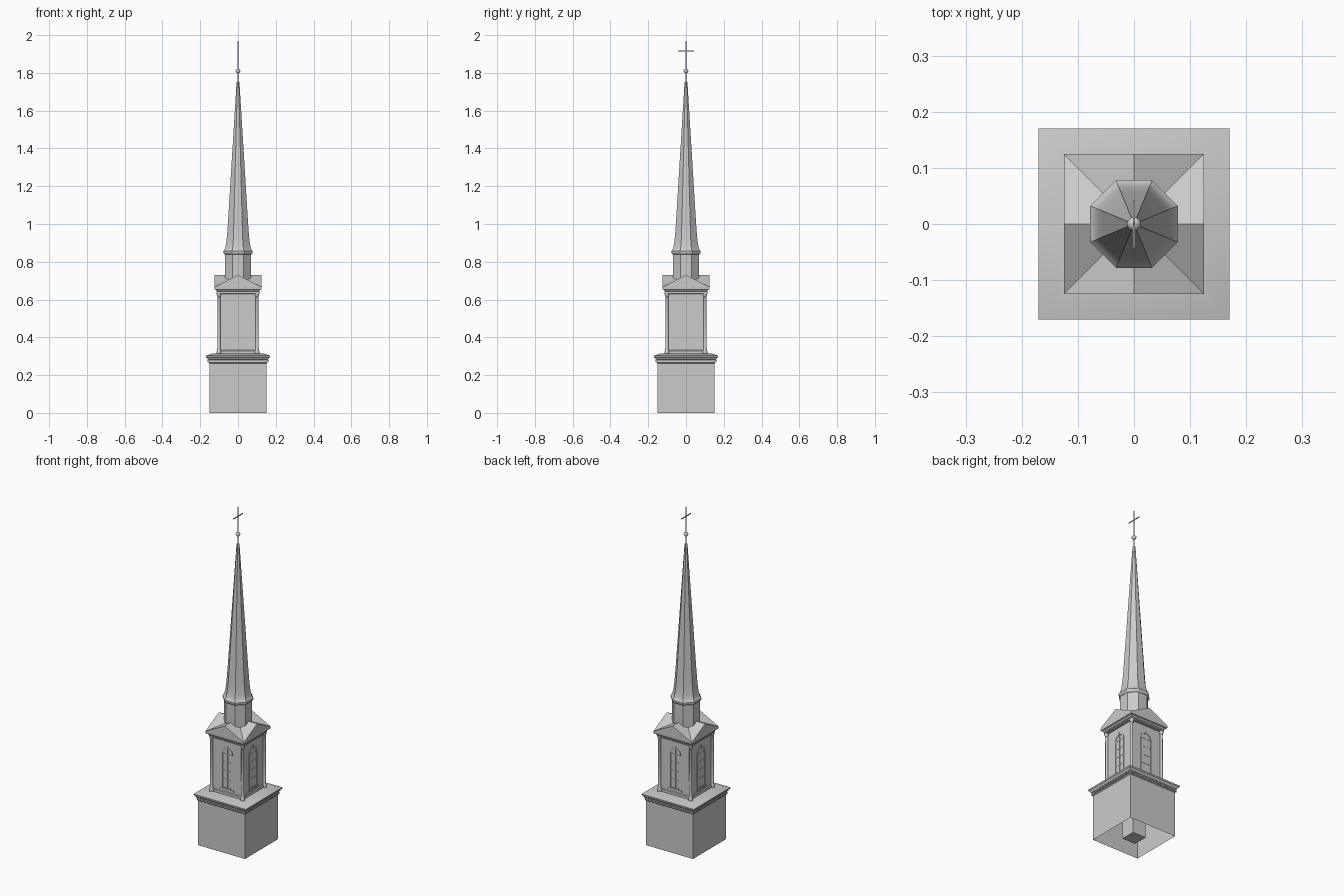
import bpy, bmesh, math
from mathutils import Matrix, Vector

cube = bpy.data.objects.get("Cube")
if cube:
    bpy.data.objects.remove(cube, do_unlink=True)

GREY = (0.6, 0.6, 0.6, 1)
stone = bpy.data.materials.new("stone_grey")
stone.use_nodes = True
stone.diffuse_color = GREY
stone.node_tree.nodes["Principled BSDF"].inputs["Base Color"].default_value = GREY
parts = []


def finish(name, bm):
    bmesh.ops.recalc_face_normals(bm, faces=bm.faces)
    mesh = bpy.data.meshes.new(name)
    bm.to_mesh(mesh)
    bm.free()
    mesh.materials.append(stone)
    obj = bpy.data.objects.new(name, mesh)
    bpy.context.collection.objects.link(obj)
    parts.append(obj)
    return obj


def loft(bm, profile, sides, centre=(0, 0), bottom=True, top=True):
    """Stack of regular rings; each profile pair is (distance to flat side, height)."""
    rings = []
    for r, z in profile:
        reach = r / math.cos(math.pi / sides)
        angles = [(i + 0.5) * math.tau / sides for i in range(sides)]
        rings.append([bm.verts.new((centre[0] + reach * math.cos(a),
                                    centre[1] + reach * math.sin(a), z)) for a in angles])
    for low, high in zip(rings, rings[1:]):
        for i in range(sides):
            j = (i + 1) % sides
            bm.faces.new((low[i], low[j], high[j], high[i]))
    if bottom:
        bm.faces.new(rings[0])
    if top:
        bm.faces.new(rings[-1])


def lofted(name, profile, sides, **caps):
    bm = bmesh.new()
    loft(bm, profile, sides, **caps)
    return finish(name, bm)


def box(bm, centre, size, turn=0.0):
    m = Matrix.Rotation(turn, 4, 'Z') @ Matrix.Translation(centre) @ Matrix.Diagonal((*size, 1))
    bmesh.ops.create_cube(bm, size=1, matrix=m)


QUARTERS = [k * math.pi / 2 for k in range(4)]


def dentils(name, reach, span, z, count, size):
    bm = bmesh.new()
    for turn in QUARTERS:
        for i in range(count):
            x = span * (2 * i / (count - 1) - 1)
            box(bm, (x, -reach, z), size, turn)
    finish(name, bm)


# Square base, open underneath, with its cornice and sloping cap
lofted("base", [(0.152, 0), (0.152, 0.262), (0.156, 0.266), (0.156, 0.281),
                (0.161, 0.284), (0.164, 0.291), (0.169, 0.295), (0.17, 0.303),
                (0.138, 0.314), (0.09, 0.314)], 4, bottom=False, top=False)
dentils("base_dentils", 0.158, 0.15, 0.274, 21, (0.008, 0.007, 0.011))
lofted("inner_shaft", [(0.043, 0), (0.043, 0.31)], 4)

# Belfry body with plinth and entablature
lofted("belfry", [(0.102, 0.313), (0.102, 0.328), (0.098, 0.332), (0.098, 0.632)], 4)
lofted("belfry_entablature", [(0.1, 0.63), (0.109, 0.632), (0.109, 0.642), (0.114, 0.645),
                              (0.117, 0.651), (0.124, 0.654), (0.125, 0.666)], 4)
dentils("belfry_dentils", 0.111, 0.104, 0.639, 17, (0.007, 0.006, 0.008))

# Round columns at the four corners
bm = bmesh.new()
for sx in (-1, 1):
    for sy in (-1, 1):
        loft(bm, [(0.012, 0.313), (0.012, 0.326), (0.0095, 0.332), (0.0095, 0.342),
                  (0.008, 0.347), (0.0075, 0.61), (0.009, 0.613), (0.008, 0.617),
                  (0.012, 0.627), (0.012, 0.634)], 16, (0.101 * sx, 0.101 * sy))
finish("corner_columns", bm)


# Arched window on each belfry face: raised frame, rails and sill
def arch(half, foot, spring, steps=12):
    curve = [(half * math.cos(t), spring + half * math.sin(t))
             for t in (math.pi * i / steps for i in range(steps + 1))]
    return [(half, foot)] + curve + [(-half, foot)]


bm = bmesh.new()
outer, inner = arch(0.037, 0.35, 0.553), arch(0.03, 0.356, 0.553)
for turn in QUARTERS:
    spin = Matrix.Rotation(turn, 3, 'Z')

    def point(p, depth):
        return bm.verts.new(spin @ Vector((p[0], -depth, p[1])))
    loops = [[point(p, d) for p in pts] for pts, d in
             ((outer, 0.097), (outer, 0.101), (inner, 0.101), (inner, 0.097))]
    for a, b in zip(loops, loops[1:]):
        for i in range(len(a)):
            j = (i + 1) % len(a)
            bm.faces.new((a[i], a[j], b[j], b[i]))
    for z in (0.405, 0.455, 0.505, 0.553):
        box(bm, (0, -0.098, z), (0.06, 0.003, 0.004), turn)
    box(bm, (0, -0.098, 0.468), (0.004, 0.003, 0.225), turn)
    box(bm, (0, -0.099, 0.346), (0.084, 0.008, 0.008), turn)
    box(bm, (0, -0.099, 0.59), (0.008, 0.007, 0.014), turn)
finish("arched_windows", bm)

# Cross-gabled roof: level ridges, valleys on the diagonals
bm = bmesh.new()
EAVE, RIDGE, HALF = 0.666, 0.73, 0.125
corners = [bm.verts.new((HALF * x, HALF * y, EAVE)) for x, y in ((-1, -1), (1, -1), (1, 1), (-1, 1))]
peaks = [bm.verts.new((HALF * x, HALF * y, RIDGE)) for x, y in ((0, -1), (1, 0), (0, 1), (-1, 0))]
middle = bm.verts.new((0, 0, RIDGE))
for i in range(4):
    j = (i + 1) % 4
    bm.faces.new((corners[i], corners[j], peaks[i]))
    bm.faces.new((corners[i], peaks[i], middle))
    bm.faces.new((corners[j], middle, peaks[i]))
bm.faces.new(corners)
finish("gabled_roof", bm)

# Eight-sided drum, moulding and flared spire
lofted("drum", [(0.07, 0.667), (0.07, 0.842)], 8)
lofted("spire", [(0.07, 0.838), (0.075, 0.842), (0.078, 0.848), (0.078, 0.856), (0.073, 0.862),
                 (0.068, 0.874), (0.064, 0.892), (0.06, 0.92), (0.057, 0.955),
                 (0.053, 1.01), (0.008, 1.745), (0.008, 1.752)], 8)

# Rod, ball and cross
lofted("rod", [(0.002, 1.75), (0.002, 1.9), (0.001, 1.97), (0.0008, 2.0)], 8)
bm = bmesh.new()
bmesh.ops.create_uvsphere(bm, u_segments=20, v_segments=12, radius=0.0125,
                          matrix=Matrix.Translation((0, 0, 1.81)))
finish("ball", bm)
bm = bmesh.new()
box(bm, (0, 0, 1.895), (0.003, 0.006, 0.15))
box(bm, (0, 0, 1.915), (0.003, 0.086, 0.006))
finish("cross", bm)

# Smooth curved surfaces, keeping the edges sharp
bpy.ops.object.select_all(action='DESELECT')
for obj in parts:
    obj.select_set(True)
bpy.context.view_layer.objects.active = parts[0]
bpy.ops.object.shade_smooth_by_angle(angle=math.radians(30))
